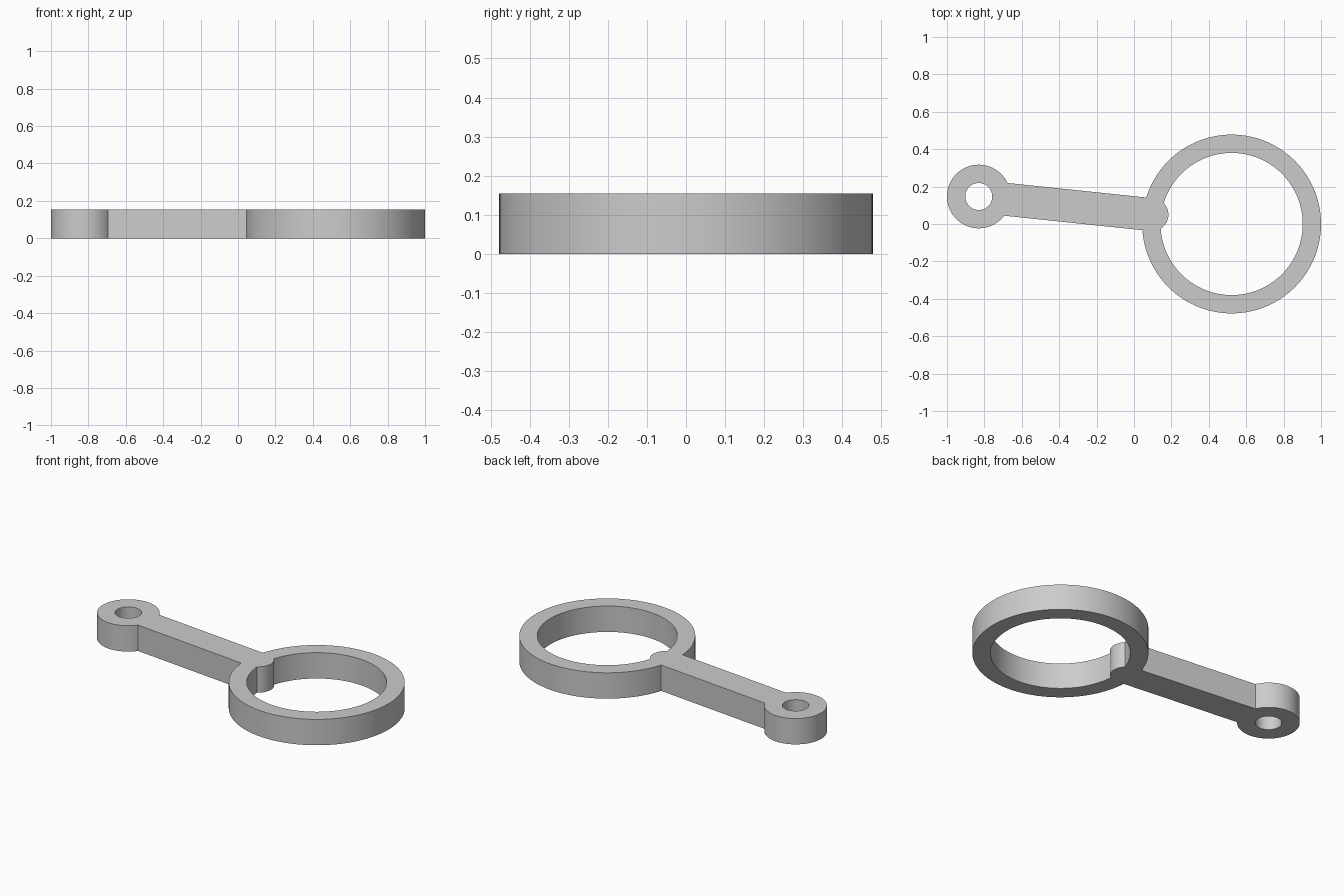
import bpy
import math
from mathutils import Vector

if "Cube" in bpy.data.objects:
    bpy.data.objects.remove(bpy.data.objects["Cube"], do_unlink=True)

HEIGHT = 0.155
RING = Vector((0.522, 0))     # large ring centre
EYE = Vector((-0.83, 0.147))  # small eye centre
TIP = Vector((0.096, 0.05))   # centre of the rounded arm end
ARM_R = 0.088

grey = bpy.data.materials.new("plain_grey")
grey.use_nodes = True
grey.diffuse_color = (0.6, 0.6, 0.6, 1)
grey.node_tree.nodes["Principled BSDF"].inputs["Base Color"].default_value = grey.diffuse_color


def prism(name, outline, z0=0.0, z1=HEIGHT):
    """Extrude a counter-clockwise outline into a solid."""
    n = len(outline)
    verts = [(p[0], p[1], z) for z in (z0, z1) for p in outline]
    faces = [tuple(reversed(range(n))), tuple(range(n, 2 * n))]
    faces += [(i, (i + 1) % n, n + (i + 1) % n, n + i) for i in range(n)]
    mesh = bpy.data.meshes.new(name)
    mesh.from_pydata(verts, [], faces)
    mesh.materials.append(grey)
    obj = bpy.data.objects.new(name, mesh)
    bpy.context.collection.objects.link(obj)
    return obj


def arc(centre, radius, start, sweep, steps):
    return [centre + radius * Vector((math.cos(start + sweep * i / steps),
                                      math.sin(start + sweep * i / steps)))
            for i in range(steps + 1)]


def disc(name, centre, radius, steps, cutter=False):
    outline = arc(centre, radius, 0, math.tau, steps)[:-1]
    if cutter:
        return prism(name, outline, -0.1, HEIGHT + 0.1)
    return prism(name, outline)


def combine(target, tool, operation):
    """Apply a boolean and discard the tool solid."""
    mod = target.modifiers.new(operation.lower(), 'BOOLEAN')
    mod.operation = operation
    mod.solver = 'EXACT'
    mod.object = tool
    bpy.context.view_layer.objects.active = target
    bpy.ops.object.modifier_apply(modifier=mod.name)
    bpy.data.objects.remove(tool, do_unlink=True)


# Large open ring
body = disc("ring_link", RING, 0.478, 128)
combine(body, disc("ring_hole", RING, 0.38, 128, True), 'DIFFERENCE')

# Straight arm whose rounded end pokes through the ring wall
along = (TIP - EYE).normalized()
side = Vector((-along.y, along.x))
angle = math.atan2(along.y, along.x)
arm = [EYE + side * ARM_R, EYE - side * ARM_R]
arm += arc(TIP, ARM_R, angle - math.pi / 2, math.pi, 32)
combine(body, prism("arm", arm), 'UNION')

# Small eye with its pin hole
combine(body, disc("eye", EYE, 0.17, 96), 'UNION')
combine(body, disc("pin_hole", EYE, 0.072, 64, True), 'DIFFERENCE')

# Smooth round walls, crisp rims
bpy.ops.object.select_all(action='DESELECT')
body.select_set(True)
bpy.context.view_layer.objects.active = body
bpy.ops.object.shade_smooth_by_angle(angle=math.radians(25))
